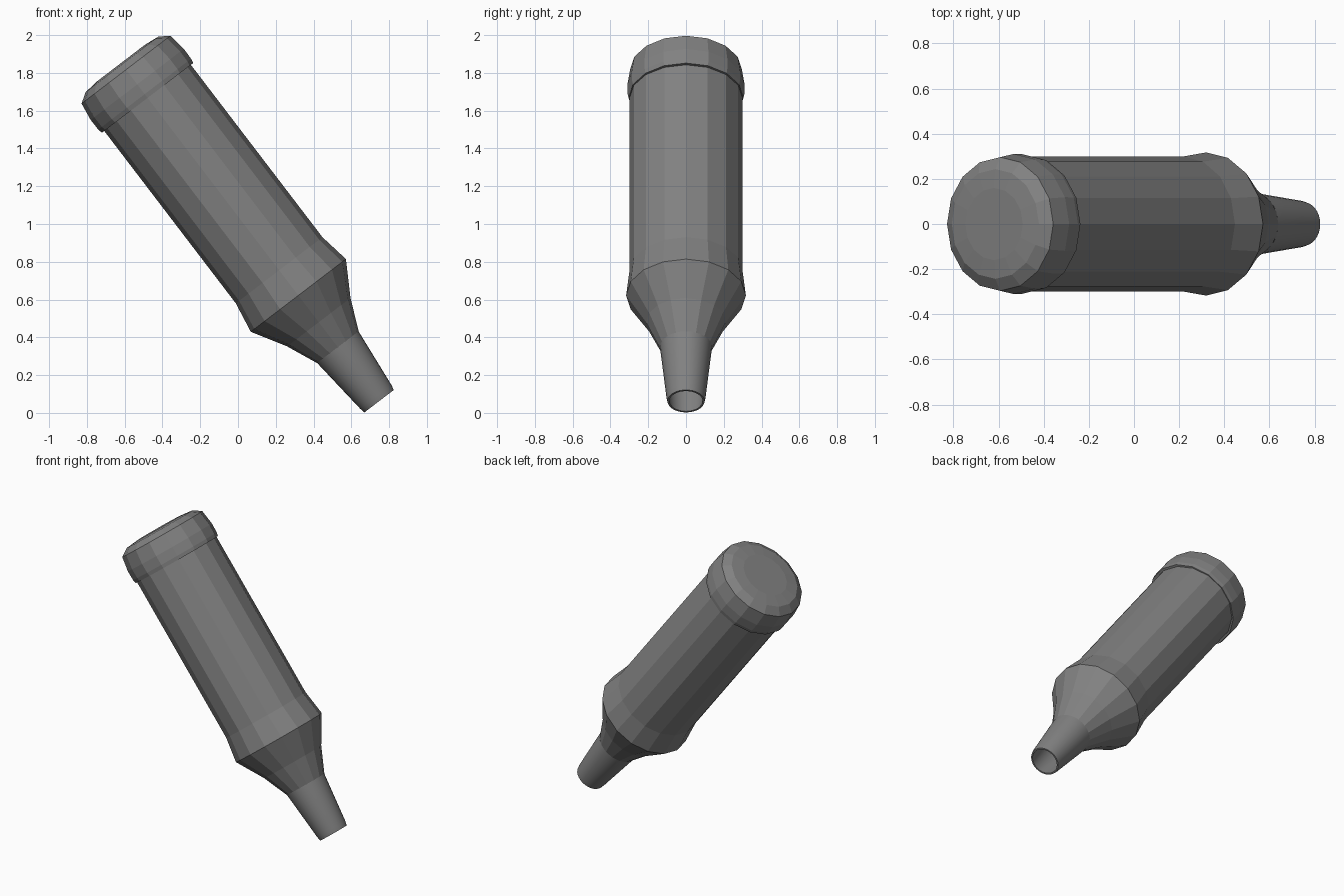
import bpy, bmesh, math
from mathutils import Matrix, Vector

if "Cube" in bpy.data.objects:
    bpy.data.objects.remove(bpy.data.objects["Cube"])

# Grey material shared by every part
grey = bpy.data.materials.new("mid grey")
grey.diffuse_color = (0.22, 0.22, 0.22, 1)
grey.use_nodes = True
grey.node_tree.nodes["Principled BSDF"].inputs["Base Color"].default_value = grey.diffuse_color

# Tilted frame: local z runs from the open tip up to the capped base
axis = Vector((-0.607, 0, 0.795)).normalized()
side = Vector((axis.z, 0, -axis.x))
frame = Matrix((side, Vector((0, 1, 0)), axis)).transposed().to_4x4()
frame.translation = Vector((0.747, 0, 0.062))


def lathe(name, profile, sides, smooth=False, squash=None):
    """Turn (radius, height[, squash]) rings; radius 0 closes with a point."""
    bm = bmesh.new()
    rings = []
    for p in profile:
        r, t = p[:2]
        k = p[2] if len(p) > 2 else 1
        if r == 0:
            rings.append([bm.verts.new((0, 0, t))] * sides)
        else:
            rings.append([bm.verts.new((r * k * math.cos(a), r * math.sin(a), t))
                          for a in (2 * math.pi * i / sides for i in range(sides))])
    for lo, hi in zip(rings, rings[1:]):
        for i in range(sides):
            j = (i + 1) % sides
            quad = list(dict.fromkeys((lo[i], lo[j], hi[j], hi[i])))
            bm.faces.new(quad)
    bm.transform(frame)
    mesh = bpy.data.meshes.new(name)
    bm.to_mesh(mesh)
    bm.free()
    mesh.materials.append(grey)
    ob = bpy.data.objects.new(name, mesh)
    bpy.context.collection.objects.link(ob)
    if smooth:
        bpy.ops.object.select_all(action='DESELECT')
        ob.select_set(True)
        bpy.context.view_layer.objects.active = ob
        bpy.ops.object.shade_smooth_by_angle(angle=math.radians(35))
    return ob


# Hollow neck: inner wall first, round the lip, then the outer wall
lathe("neck", [(0, 0.36), (0.122, 0.36), (0.088, 0.0), (0.098, 0.0),
               (0.104, 0.03), (0.138, 0.36)], 32, smooth=True)

# Flared shoulder
lathe("shoulder", [(0.138, 0.358), (0.211, 0.526), (0.317, 0.7045)], 16)

# Long body, pinched slightly behind the shoulder
lathe("body", [(0.317, 0.7045), (0.299, 0.872, 0.965), (0.299, 2.05, 0.965)], 16)

# Base cap with a small lip, bevelled edge and nearly flat end
lathe("base_cap", [(0.285, 2.02), (0.304, 2.02), (0.309, 2.045), (0.310, 2.11),
                   (0.296, 2.208), (0.243, 2.243), (0.16, 2.252), (0, 2.252)], 16)
